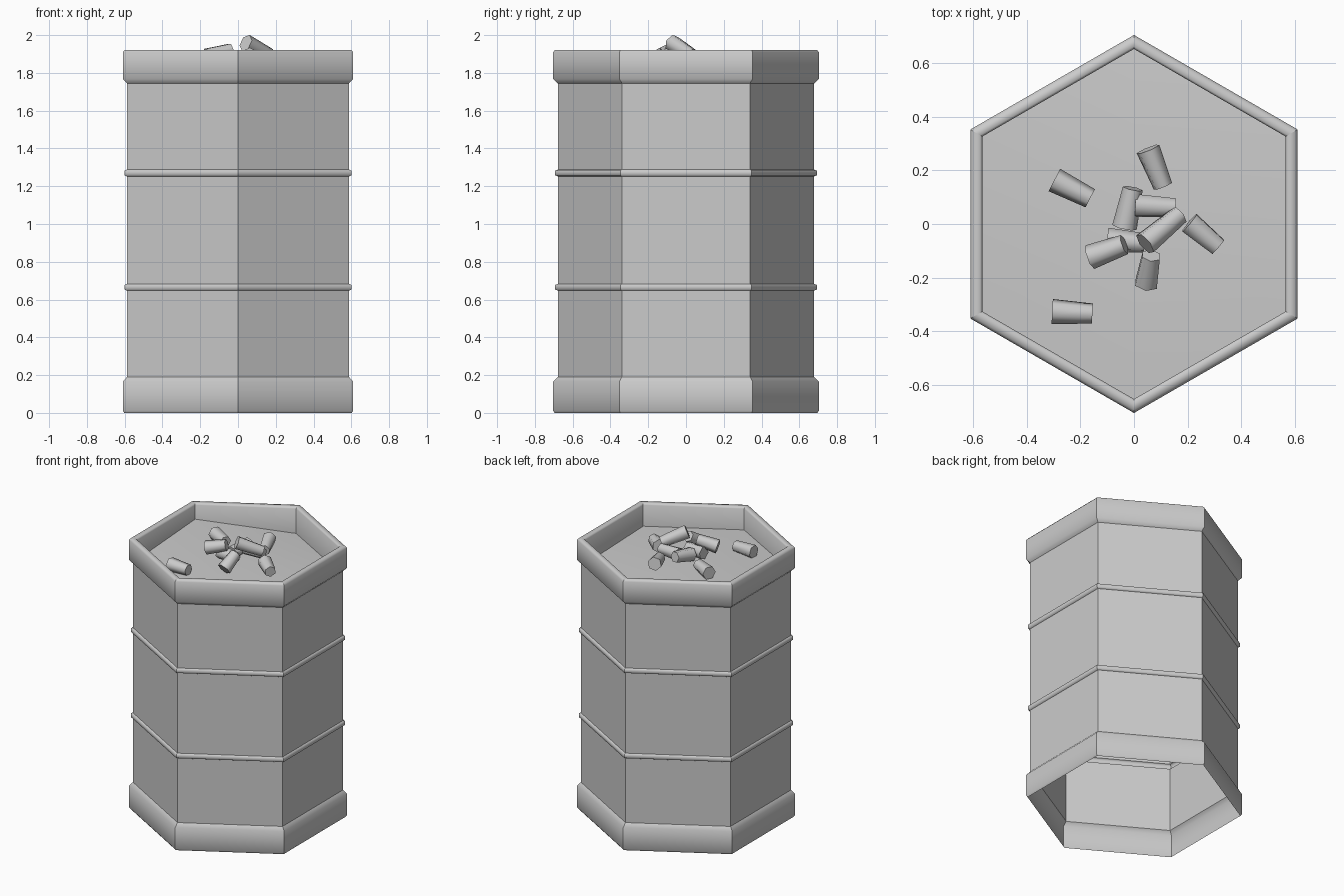
import bpy, bmesh
from math import cos, sin, pi, radians
from mathutils import Matrix, Vector

cube = bpy.data.objects.get("Cube")
if cube:
    bpy.data.objects.remove(cube, do_unlink=True)

grey = bpy.data.materials.new("plain_grey")
grey.use_nodes = True
COLOUR = (0.6, 0.6, 0.6, 1)
grey.diffuse_color = COLOUR
grey.node_tree.nodes["Principled BSDF"].inputs["Base Color"].default_value = COLOUR

SIDES = 6


def finish(name, bm):
    mesh = bpy.data.meshes.new(name)
    bm.to_mesh(mesh)
    bm.free()
    mesh.materials.append(grey)
    obj = bpy.data.objects.new(name, mesh)
    bpy.context.collection.objects.link(obj)
    return obj


def hex_point(apothem, z, k):
    """Corner k of a hexagon with corners on the y axis."""
    r = apothem / cos(pi / SIDES)
    a = pi / 2 + k * 2 * pi / SIDES
    return Vector((r * cos(a), r * sin(a), z))


def hex_lathe(name, profile, creases):
    """Sweep (apothem, z) points round the hexagon; creases are sharp rows."""
    bm = bmesh.new()
    rows = [[bm.verts.new(hex_point(a, z, k)) for k in range(SIDES)]
            for a, z in profile]
    for low, high in zip(rows, rows[1:]):
        for k in range(SIDES):
            n = (k + 1) % SIDES
            bm.faces.new((low[k], low[n], high[n], high[k])).smooth = True
    for i, row in enumerate(rows):
        for k in range(SIDES):
            if i in creases:
                bm.edges.get((row[k], row[(k + 1) % SIDES])).smooth = False
            if i:
                bm.edges.get((row[k], rows[i - 1][k])).smooth = False
    return finish(name, bm)


# Barrel: open-bottomed shell with flared rims and two raised hoops
BODY, HOOP, RIM, LIP = 0.588, 0.6, 0.61, 0.565
profile = [(RIM - 0.008, 0), (RIM, 0.012), (RIM, 0.165), (BODY, 0.19)]
creases = {3}
for z in (0.665, 1.27):
    start = len(profile)
    profile += [(BODY, z - 0.018), (HOOP, z - 0.012),
                (HOOP, z + 0.012), (BODY, z + 0.018)]
    creases |= {start, start + 3}
creases.add(len(profile))
profile += [(BODY, 1.745), (RIM, 1.768), (RIM, 1.91), (RIM - 0.01, 1.922),
            (LIP + 0.008, 1.922), (LIP, 1.91), (LIP, 1.72)]
hex_lathe("barrel_shell", profile, creases)

# Uneven fill closing the barrel below the top rim
bm = bmesh.new()
heights = (1.735, 1.81, 1.77, 1.76, 1.76, 1.74)
middle = bm.verts.new((0, 0, 1.795))
ring = [bm.verts.new(hex_point(LIP, z, k)) for k, z in enumerate(heights)]
for k in range(SIDES):
    bm.faces.new((middle, ring[k], ring[(k + 1) % SIDES])).smooth = True
finish("barrel_fill", bm)


# Rubble: short tapered prisms scattered and heaped on the fill
def chunk(name, x, y, z, turn, length, tilt=0, roll=0):
    bm = bmesh.new()
    bmesh.ops.create_cone(bm, cap_ends=True, segments=SIDES, radius1=0.047,
                          radius2=0.038, depth=length)
    place = (Matrix.Translation((x, y, z))
             @ Matrix.Rotation(radians(turn), 4, 'Z')
             @ Matrix.Rotation(radians(90 + tilt), 4, 'Y')
             @ Matrix.Rotation(radians(roll), 4, 'Z'))
    bm.transform(place)
    for f in bm.faces:
        f.smooth = len(f.verts) == 4
    for e in bm.edges:
        e.smooth = all(f.smooth for f in e.link_faces)
    return finish(name, bm)


chunks = [
    (-0.23, 0.13, 1.845, -27, 0.15),
    (0.08, 0.21, 1.85, -68, 0.15, 8),
    (0.26, -0.04, 1.835, -40, 0.14, 5),
    (-0.23, -0.33, 1.81, -3, 0.15),
    (-0.02, 0.06, 1.855, 78, 0.15, -10),
    (0.08, 0.065, 1.86, -3, 0.15),
    (0.105, -0.02, 1.925, 40, 0.18, 22),
    (-0.1, -0.1, 1.905, 20, 0.14, -14),
    (-0.03, -0.065, 1.85, -5, 0.14),
    (0.055, -0.17, 1.865, 80, 0.13, -35),
]
for i, spec in enumerate(chunks):
    chunk(f"rubble_chunk_{i + 1}", *spec, roll=i * 17)
